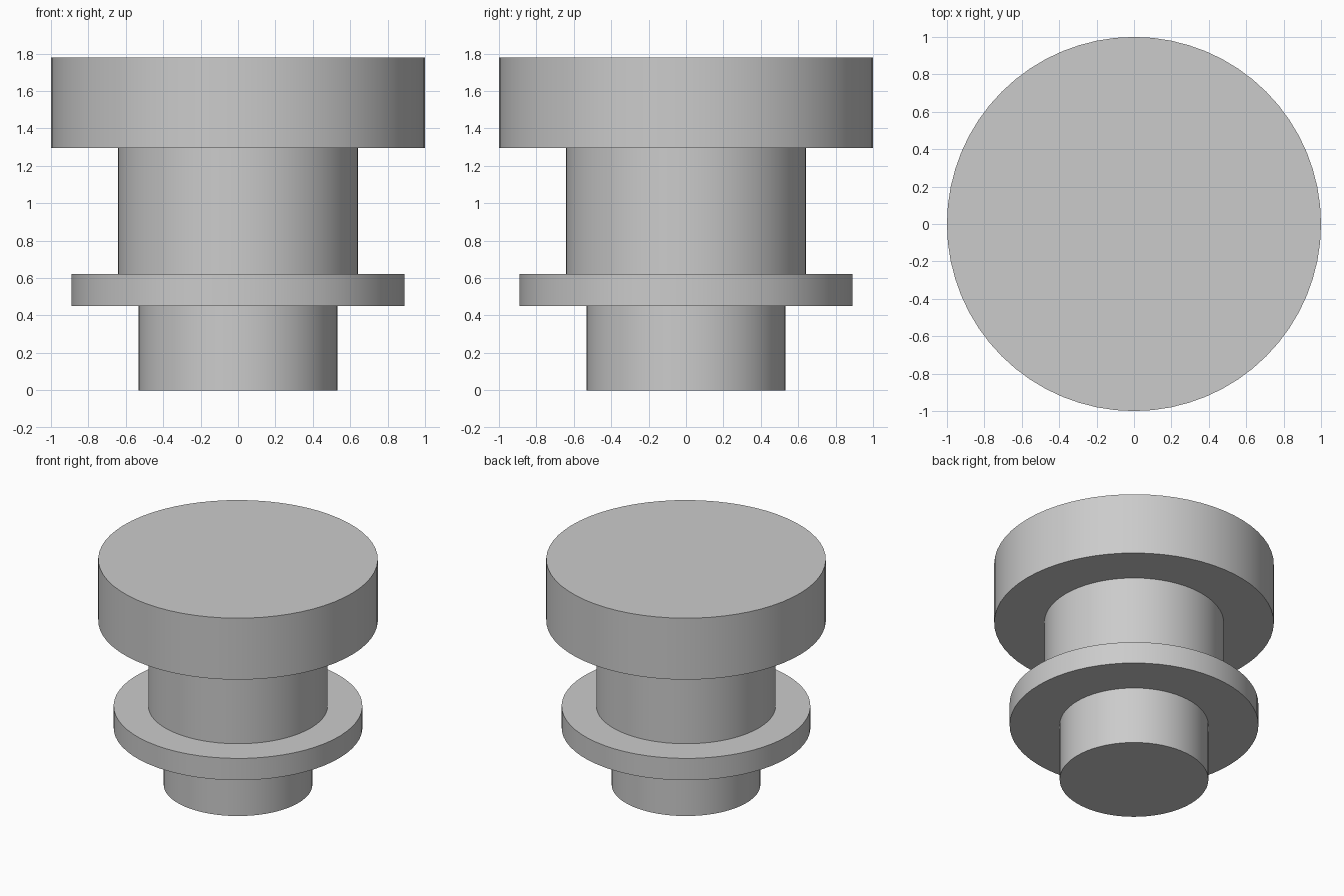
import bpy
import math

default_cube = bpy.data.objects.get("Cube")
if default_cube:
    bpy.data.objects.remove(default_cube, do_unlink=True)

# Single plain grey finish
grey = bpy.data.materials.new("plain grey")
grey.use_nodes = True
colour = (0.6, 0.6, 0.6, 1.0)
grey.diffuse_color = colour
grey.node_tree.nodes["Principled BSDF"].inputs["Base Color"].default_value = colour


def disc(name, radius, bottom, top):
    """Upright cylinder between two heights, round side smooth, rims sharp."""
    bpy.ops.mesh.primitive_cylinder_add(
        vertices=64, radius=radius, depth=top - bottom,
        location=(0, 0, (bottom + top) / 2))
    part = bpy.context.object
    part.name = name
    part.data.materials.append(grey)
    bpy.ops.object.shade_smooth_by_angle(angle=math.radians(30))
    return part


# Stacked parts, from the ground up
disc("base_stem", 0.532, 0.0, 0.45)
disc("flange", 0.89, 0.45, 0.622)
disc("neck", 0.642, 0.622, 1.295)
disc("head", 1.0, 1.295, 1.78)
